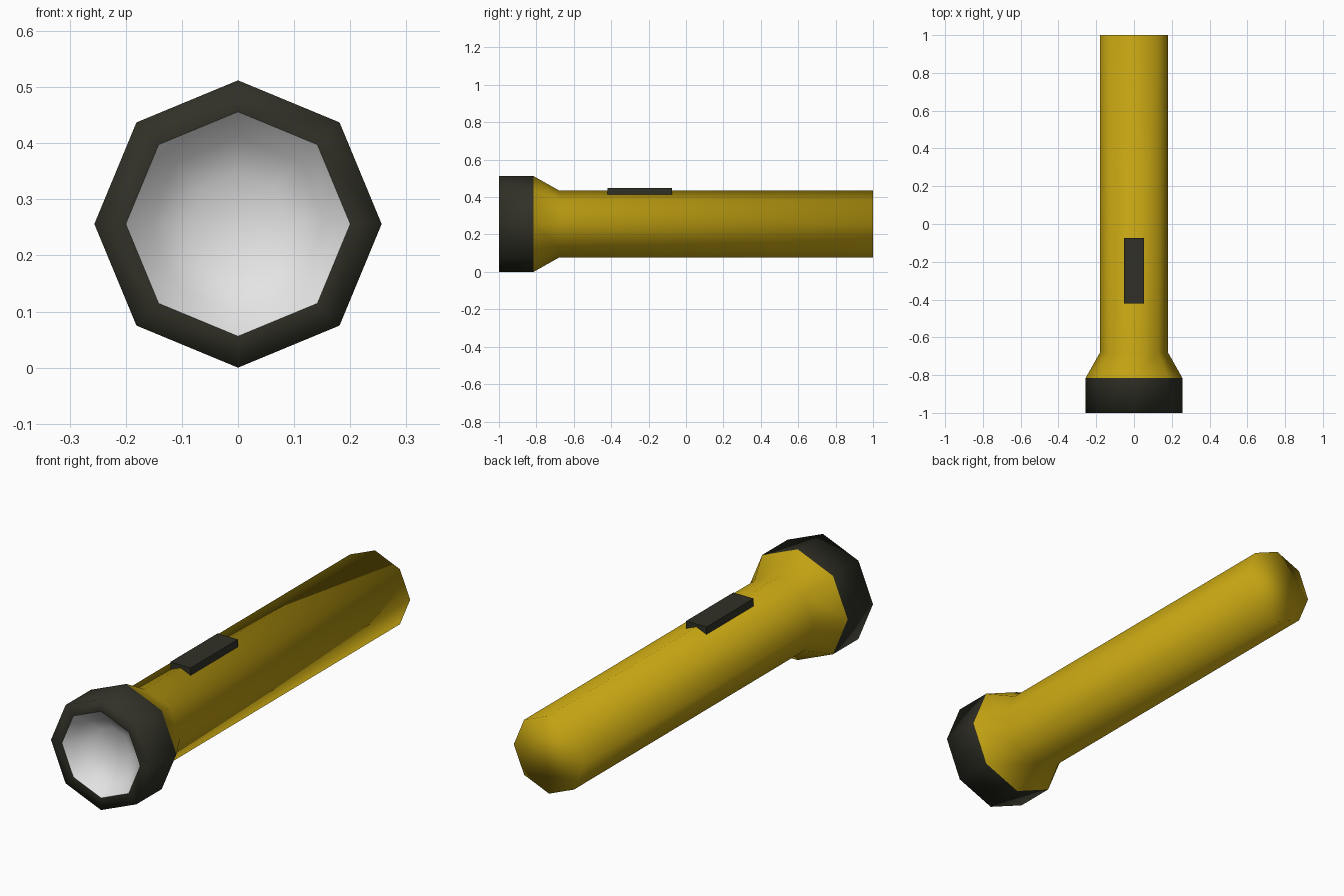
import bpy, bmesh, math

if "Cube" in bpy.data.objects:
    bpy.data.objects.remove(bpy.data.objects["Cube"])

SIDES, CZ = 8, 0.256


def material(name, rgb):
    m = bpy.data.materials.new(name)
    m.diffuse_color = (*rgb, 1)
    m.use_nodes = True
    m.node_tree.nodes["Principled BSDF"].inputs["Base Color"].default_value = m.diffuse_color
    return m


yellow = material("yellow plastic", (0.54, 0.36, 0.006))
black = material("black rubber", (0.03, 0.03, 0.02))
silver = material("silver reflector", (0.78, 0.78, 0.78))


def finish(name, bm, mat, smooth=True):
    bmesh.ops.recalc_face_normals(bm, faces=bm.faces)
    me = bpy.data.meshes.new(name)
    bm.to_mesh(me)
    bm.free()
    me.materials.append(mat)
    for p in me.polygons:
        p.use_smooth = smooth
    ob = bpy.data.objects.new(name, me)
    bpy.context.collection.objects.link(ob)
    return ob


def lathe(name, profile, mat, cap_end=False, flip=False):
    """Octagonal rings along y from (radius, y) points."""
    bm = bmesh.new()
    rings = []
    for r, y in profile:
        rings.append([bm.verts.new((r * math.sin(2 * math.pi * i / SIDES), y,
                                    CZ + r * math.cos(2 * math.pi * i / SIDES)))
                      for i in range(SIDES)])
    for a, b in zip(rings, rings[1:]):
        for i in range(SIDES):
            j = (i + 1) % SIDES
            bm.faces.new((a[i], a[j], b[j], b[i]))
    if cap_end:
        bm.faces.new(rings[-1])
    ob = finish(name, bm, mat)
    if flip:
        # open dish: make sure the normals face the front
        if sum(p.normal.y * p.area for p in ob.data.polygons) > 0:
            ob.data.flip_normals()
    return ob


# barrel with flared neck and flat tail
lathe("barrel", [(0.256, -0.815), (0.18, -0.68), (0.18, 1.0)], yellow, cap_end=True)

# head ring with front rim
lathe("head_ring", [(0.20, -1.0), (0.256, -1.0), (0.256, -0.815)], black, flip=True)

# concave reflector dish
lathe("reflector", [(0.20, -1.0), (0.155, -0.95), (0.09, -0.91)], silver, cap_end=True, flip=True)

# sliding switch on the top ridge
bm = bmesh.new()
bmesh.ops.create_cube(bm, size=1)
for v in bm.verts:
    v.co = (v.co.x * 0.104, v.co.y * 0.345 - 0.2475, v.co.z * 0.049 + 0.4245)
finish("switch", bm, black, smooth=False)
